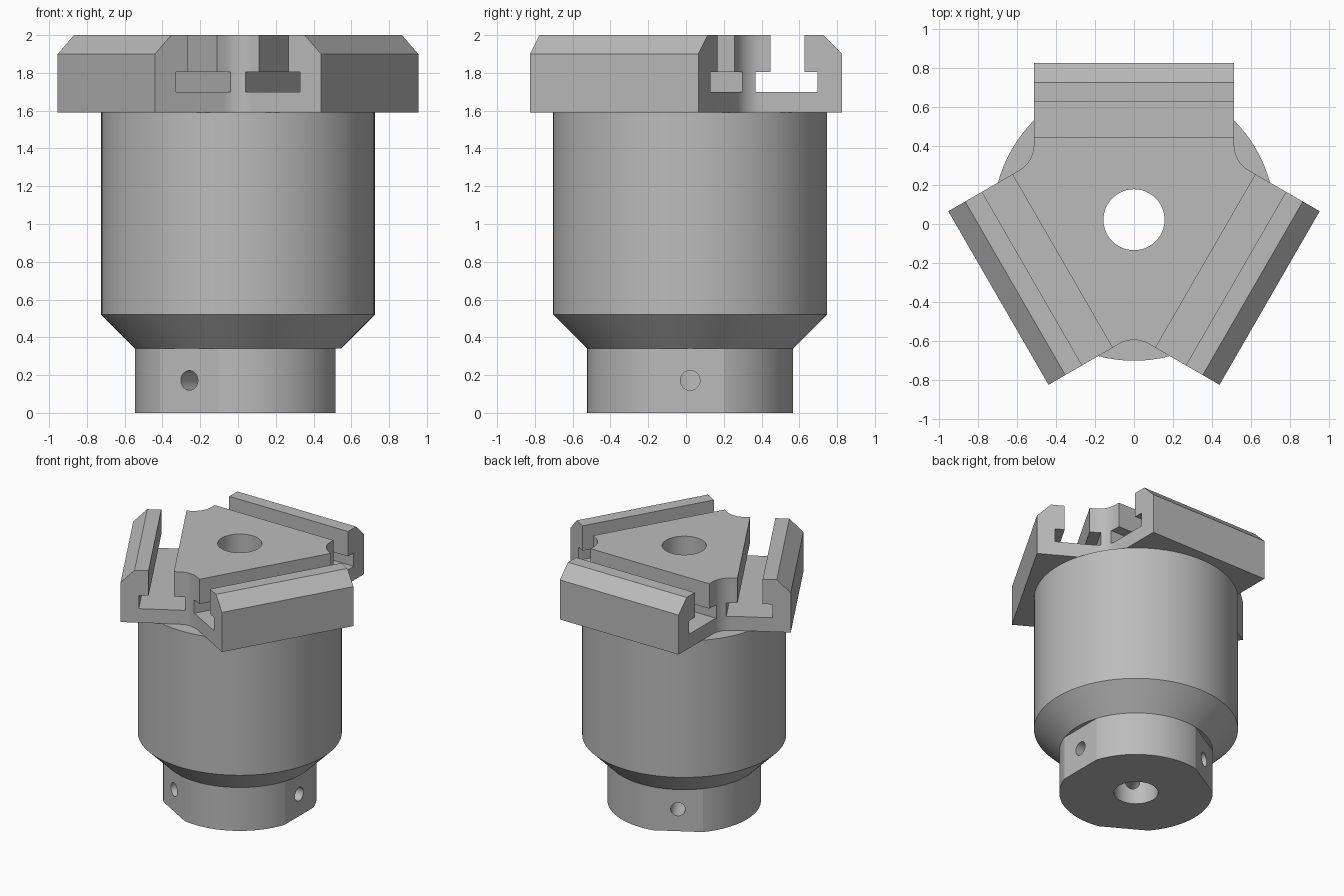
import bpy, bmesh
from math import radians, sin, cos
from mathutils import Matrix, Vector

if "Cube" in bpy.data.objects:
    bpy.data.objects.remove(bpy.data.objects["Cube"], do_unlink=True)

AXIS_Y = 0.022          # vertical axis of the body
BORE = 0.157
ARM_REACH, ARM_HALF = 0.805, 0.515
HEAD_BOTTOM, HEAD_TOP = 1.59, 2.0
SEGMENTS = 96
FULL = radians(360)

grey = bpy.data.materials.new("mid_grey")
grey.use_nodes = True
grey.diffuse_color = (0.5, 0.5, 0.5, 1)
grey.node_tree.nodes["Principled BSDF"].inputs["Base Color"].default_value = (0.5, 0.5, 0.5, 1)


def make_object(name, bm):
    bmesh.ops.recalc_face_normals(bm, faces=bm.faces)
    mesh = bpy.data.meshes.new(name)
    bm.to_mesh(mesh)
    bm.free()
    mesh.materials.append(grey)
    obj = bpy.data.objects.new(name, mesh)
    bpy.context.collection.objects.link(obj)
    return obj


def prism(name, points, vector):
    """Extrude a closed loop of 3D points along a vector."""
    bm = bmesh.new()
    face = bm.faces.new([bm.verts.new(p) for p in points])
    new = bmesh.ops.extrude_face_region(bm, geom=[face])["geom"]
    verts = [v for v in new if isinstance(v, bmesh.types.BMVert)]
    bmesh.ops.translate(bm, verts=verts, vec=vector)
    return make_object(name, bm)


def rod(name, radius, length, matrix):
    bm = bmesh.new()
    bmesh.ops.create_cone(bm, cap_ends=True, segments=SEGMENTS // 2, radius1=radius,
                          radius2=radius, depth=length, matrix=matrix)
    return make_object(name, bm)


def cut(target, cutter):
    mod = target.modifiers.new("cut", "BOOLEAN")
    mod.operation, mod.solver, mod.object = "DIFFERENCE", "EXACT", cutter
    bpy.context.view_layer.objects.active = target
    bpy.ops.object.modifier_apply(modifier=mod.name)
    bpy.data.objects.remove(cutter, do_unlink=True)


def turned(obj, degrees):
    obj.data.transform(Matrix.Rotation(radians(degrees), 4, "Z"))
    return obj


def cross_bar(points, degrees, half):
    """Cutter with a profile in (outward, height), running across an arm."""
    bar = prism("cutter", [(u, -half, z) for u, z in points], (0, 2 * half, 0))
    return turned(bar, degrees)


def polar(radius, degrees):
    a = radians(degrees)
    return Vector((radius * cos(a), radius * sin(a), 0))


# Turned body: neck, flare, barrel and central bore
profile = [(BORE, 0), (0.545, 0), (0.545, 0.34), (0.725, 0.52),
           (0.725, HEAD_BOTTOM), (BORE, HEAD_BOTTOM)]
bm = bmesh.new()
ring = [bm.verts.new((r, 0, z)) for r, z in profile]
edges = [bm.edges.new((ring[i], ring[i - 1])) for i in range(len(ring))]
bmesh.ops.spin(bm, geom=ring + edges, cent=(0, 0, 0), axis=(0, 0, 1),
               angle=FULL, steps=SEGMENTS, use_merge=True)
bmesh.ops.remove_doubles(bm, verts=bm.verts, dist=0.0001)
body = make_object("turned_body", bm)

# Flats with radial screw holes on the neck
for angle in (0, 120, 240):
    cut(body, cross_bar([(0.515, -0.1), (0.7, -0.1), (0.7, 0.34), (0.515, 0.34)], angle, 0.3))
    place = Matrix.Translation((0.36, 0, 0.172)) @ Matrix.Rotation(radians(90), 4, "Y")
    cut(body, turned(rod("cutter", 0.052, 0.5, place), angle))

# Three-armed head plate with rounded inner corners
FILLET = 0.15
outline = []
for arm in (90, 210, 330):
    turn = Matrix.Rotation(radians(arm), 3, "Z")
    outline += [turn @ Vector((ARM_REACH, side * ARM_HALF, 0)) for side in (-1, 1)]
    centre = polar((ARM_HALF + FILLET) / sin(radians(60)), arm + 60)
    outline += [centre + polar(FILLET, arm + 270 - step * 6) for step in range(11)]
head = prism("slotted_head", [p + Vector((0, 0, HEAD_BOTTOM)) for p in outline],
             (0, 0, HEAD_TOP - HEAD_BOTTOM))
cut(head, rod("cutter", BORE, 1, Matrix.Translation((0, 0, 1.8))))

# T-slots and outer bevels on each arm
t_slot = [(0.345, 1.70), (0.675, 1.70), (0.675, 1.805), (0.605, 1.805),
          (0.605, 2.1), (0.425, 2.1), (0.425, 1.805), (0.345, 1.805)]
bevel = [(0.685, 2.02), (0.825, 1.88), (0.825, 2.02)]
for arm in (90, 210, 330):
    cut(head, cross_bar(t_slot, arm, 0.57))
    cut(head, cross_bar(bevel, arm, 0.57))

# Place on the axis and smooth the round surfaces
for obj in (body, head):
    obj.location.y = AXIS_Y
    bpy.ops.object.select_all(action="DESELECT")
    obj.select_set(True)
    bpy.context.view_layer.objects.active = obj
    bpy.ops.object.shade_smooth_by_angle(angle=radians(15))
